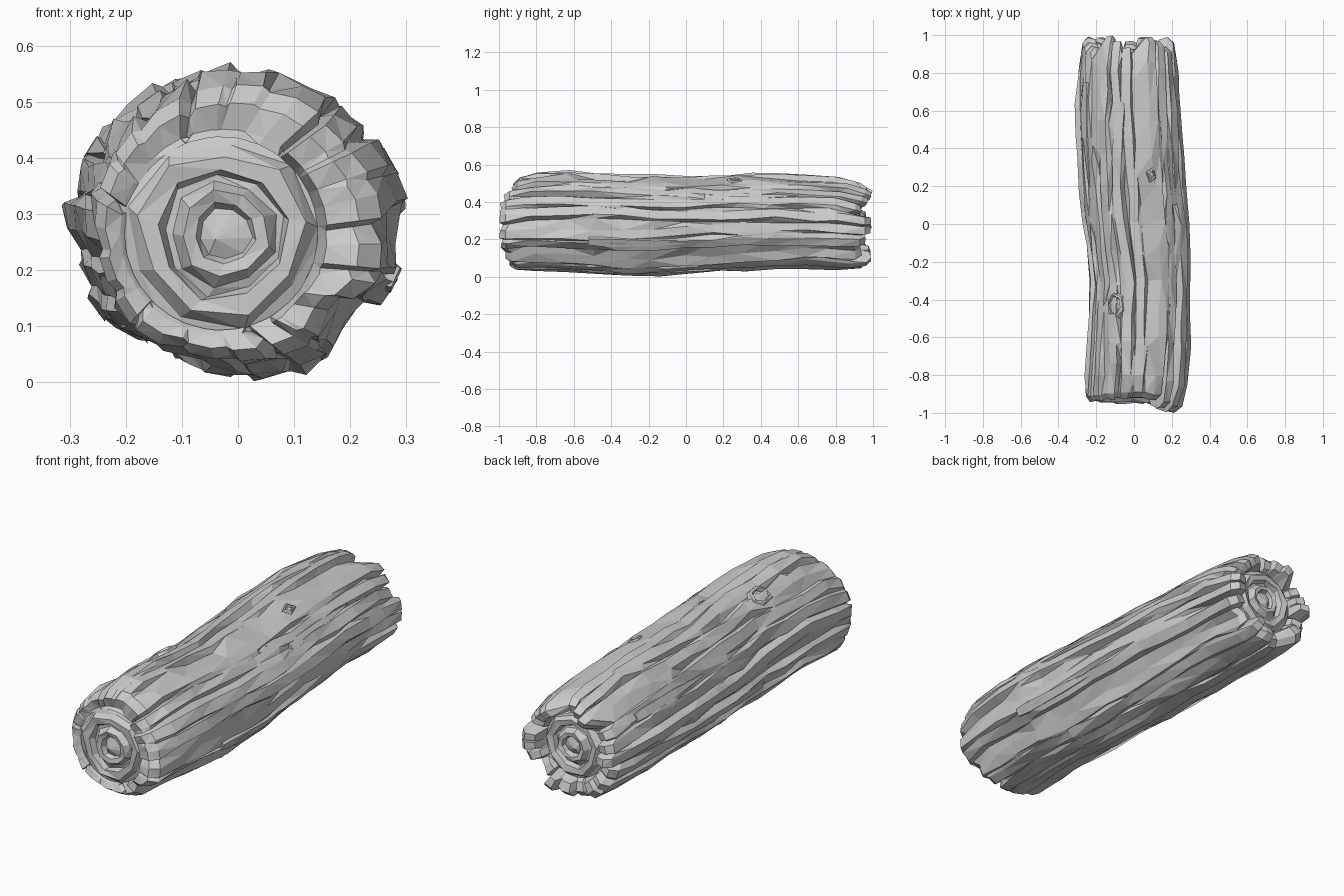
import bpy, bmesh, math, random
from mathutils import Vector

if "Cube" in bpy.data.objects:
    bpy.data.objects.remove(bpy.data.objects["Cube"])

random.seed(7)
R = random.uniform
TAU = 2 * math.pi

# Log outline along its length: y, x min, x max, z min, z max
SECTIONS = [(-1.0, -.255, .26, .035, .515), (-.82, -.265, .285, .035, .56), (-.65, -.25, .295, .03, .565),
            (-.3, -.235, .305, .003, .55), (0, -.27, .285, .018, .545), (.25, -.295, .265, .035, .55),
            (.6, -.31, .24, .045, .555), (.85, -.295, .225, .03, .535), (1.0, -.275, .215, .045, .50)]
# Bulges and the long lower right furrow: angle, spread (degrees), radius change
BUMPS = [(-43, 9, -.035), (-22, 10, .01), (228, 16, .014), (45, 16, -.012)]
# End recesses: centre x, centre z, radius, floor y
ENDS = {-1: (-.03, .265, .172, -.92), 1: (-.035, .28, .155, .90)}


def section(y):
    y = max(-1, min(1, y))
    for a, b in zip(SECTIONS, SECTIONS[1:]):
        if y <= b[0]:
            t = (y - a[0]) / (b[0] - a[0])
            return [a[k] + (b[k] - a[k]) * t for k in range(1, 5)]


def surface(ang, y, depth=0.0):
    x0, x1, z0, z1 = section(y)
    for deg, spread, amount in BUMPS:
        d = (math.degrees(ang) - deg + 180) % 360 - 180
        depth -= amount * math.exp(-(d / spread) ** 2)
    p = Vector(((x0 + x1) / 2 + ((x1 - x0) / 2 - depth) * math.cos(ang), y,
                (z0 + z1) / 2 + ((z1 - z0) / 2 - depth) * math.sin(ang)))
    p.z = max(0, p.z)
    return p


def finish(bm, name):
    bmesh.ops.triangulate(bm, faces=bm.faces[:])
    bmesh.ops.recalc_face_normals(bm, faces=bm.faces[:])
    me = bpy.data.meshes.new(name)
    bm.to_mesh(me)
    bm.free()
    ob = bpy.data.objects.new(name, me)
    bpy.context.collection.objects.link(ob)
    return ob


def bridge(bm, rows):
    n = len(rows[0])
    for a, b in zip(rows, rows[1:]):
        for i in range(n):
            bm.faces.new((a[i], a[(i + 1) % n], b[(i + 1) % n], b[i]))


# Bark: long overlapping ridges with grooves, folding over a ragged rim into each end
RIDGES, ROWS = 19, 13


def ridge_end(i, side):
    ang = TAU * (i + .5) / RIDGES
    if side < 0:
        return .945 + .055 * max(0, min(1, 2.2 * math.cos(ang - .1) - .9)) - .02 * max(0, math.sin(ang)) ** 3
    return (1.0, .945, .975)[i % 3] + R(-.01, 0)


bark = bmesh.new()
columns = []
for i in range(RIDGES):
    reach = {s: ridge_end(i, s) for s in (-1, 1)}
    under = .6 if math.sin(TAU * (i + .5) / RIDGES) < -.5 else 1
    lift = R(-.006, .012) * under
    start = i + R(-.2, .2)
    sway = [0]
    grooves = [R(.02, .045) * under for _ in range(ROWS)]
    grooves[0] = .025 if i % 3 == 0 else .012
    for j in range(1, ROWS):
        sway.append(max(-.28, min(.28, sway[-1] + R(-.2, .2))))
        if random.random() < .25:
            grooves[j] = .008
    shift = [R(-.035, .035) for _ in range(ROWS)]
    for part, frac in enumerate((0, .17, .72)):
        col = []
        cut = part == 0
        lo = -reach[-1] + (.02 if cut and i % 3 == 0 else 0)
        hi = reach[1] - (.04 if cut else 0)

        def rim(side, y, j):
            ang = TAU * (start + sway[j] + frac) / RIDGES
            cx, cz, r, floor = ENDS[side]
            inner = Vector((cx + r * math.cos(ang), floor, cz + r * math.sin(ang)))
            outer = surface(ang, y, grooves[j] if cut else .003)
            mid, lip = outer.lerp(inner, .35), outer.lerp(inner, .85)
            mid.y, lip.y = y + side * R(-.01, 0), y - side * .018
            outer.y = y - side * .035
            return [inner, lip, mid, outer]

        col += rim(-1, lo, 0)
        for j in range(1, ROWS - 1):
            y = lo + (hi - lo) * j / (ROWS - 1) + shift[j]
            ang = TAU * (start + sway[j] + frac + R(-.06, .06)) / RIDGES
            depth = grooves[j] if cut else lift + R(-.007, .007) + (.006 if part == 2 else 0)
            col.append(surface(ang, y, depth))
        col += rim(1, hi, ROWS - 1)[::-1]
        columns.append([bark.verts.new(p) for p in col])
bridge(bark, [list(row) for row in zip(*columns)])
finish(bark, "bark")

# Cut ends: irregular stepped growth rings inside the rim
RINGS = [(1.12, -.01), (.97, .0), (.86, .025), (.68, .02), (.63, -.004), (.56, .0), (.45, .03),
         (.32, .025), (.27, .004)]
for side, name in ((-1, "front_growth_rings"), (1, "back_growth_rings")):
    cx, cz, r, floor = ENDS[side]
    bm = bmesh.new()
    rows = []
    n = 9
    for k, (f, h) in enumerate(RINGS):
        row = []
        for i in range(n):
            a = TAU * (i + .1 * k) / n
            rr = r * f * (1 + .05 * math.sin(3 * a + k // 3) + R(-.03, .03))
            row.append(bm.verts.new((cx + .01 * (1 - f) + rr * math.cos(a), floor + side * (h + R(-.004, .004)),
                                     cz + rr * math.sin(a))))
        rows.append(row)
    bridge(bm, rows)
    tip = bm.verts.new((cx - .01, floor + side * .02, cz - .01))
    for i in range(n):
        bm.faces.new((rows[-1][i], rows[-1][(i + 1) % n], tip))
    finish(bm, name)


# Knots: small stepped rosettes lying on the bark
def knot(name, ang, y, width, length, height, sides):
    bm = bmesh.new()
    out = Vector((math.cos(ang), 0, math.sin(ang)))
    side = Vector((-math.sin(ang), 0, math.cos(ang)))
    base = surface(ang, y, .02)
    rows = []
    for f, h in ((1.0, -.3), (.82, .75), (.6, .9), (.5, .4), (.3, .65)):
        row = []
        for i in range(sides):
            a = TAU * i / sides + f * .4
            row.append(bm.verts.new(base + side * (width * f * math.cos(a) * R(.85, 1.1))
                                    + Vector((0, length * f * math.sin(a) * R(.85, 1.1), 0)) + out * height * h))
        rows.append(row)
    bridge(bm, rows)
    bm.faces.new(rows[-1])
    finish(bm, name)


knot("top_knot", math.radians(119), -.43, .062, .09, .028, 6)
knot("small_knot", math.radians(66), .26, .035, .05, .018, 4)


# Loose bark slabs: tapered strips with a broken blunt end
def slab(name, ang, y0, y1, half_angle, thick):
    bm = bmesh.new()
    rows = []
    for t, w, h in ((0, .8, .9), (.12, 1, 1), (.55, .8, .8), (1, .15, -.5)):
        y = y0 + (y1 - y0) * t
        rows.append([bm.verts.new(surface(ang + half_angle * w * s, y, d))
                     for s, d in ((-1, .03), (-.7, -thick * h + .012), (.6, -thick * h + .012), (1, .03))])
    bridge(bm, rows)
    bm.faces.new(rows[0])
    bm.faces.new(rows[-1])
    finish(bm, name)


for k, (deg, y0, y1) in enumerate(((-22, -.52, .1), (150, .75, .2), (35, .1, .6), (205, -.3, .3))):
    slab("bark_slab_%d" % (k + 1), math.radians(deg), y0, y1, .13, .008)
